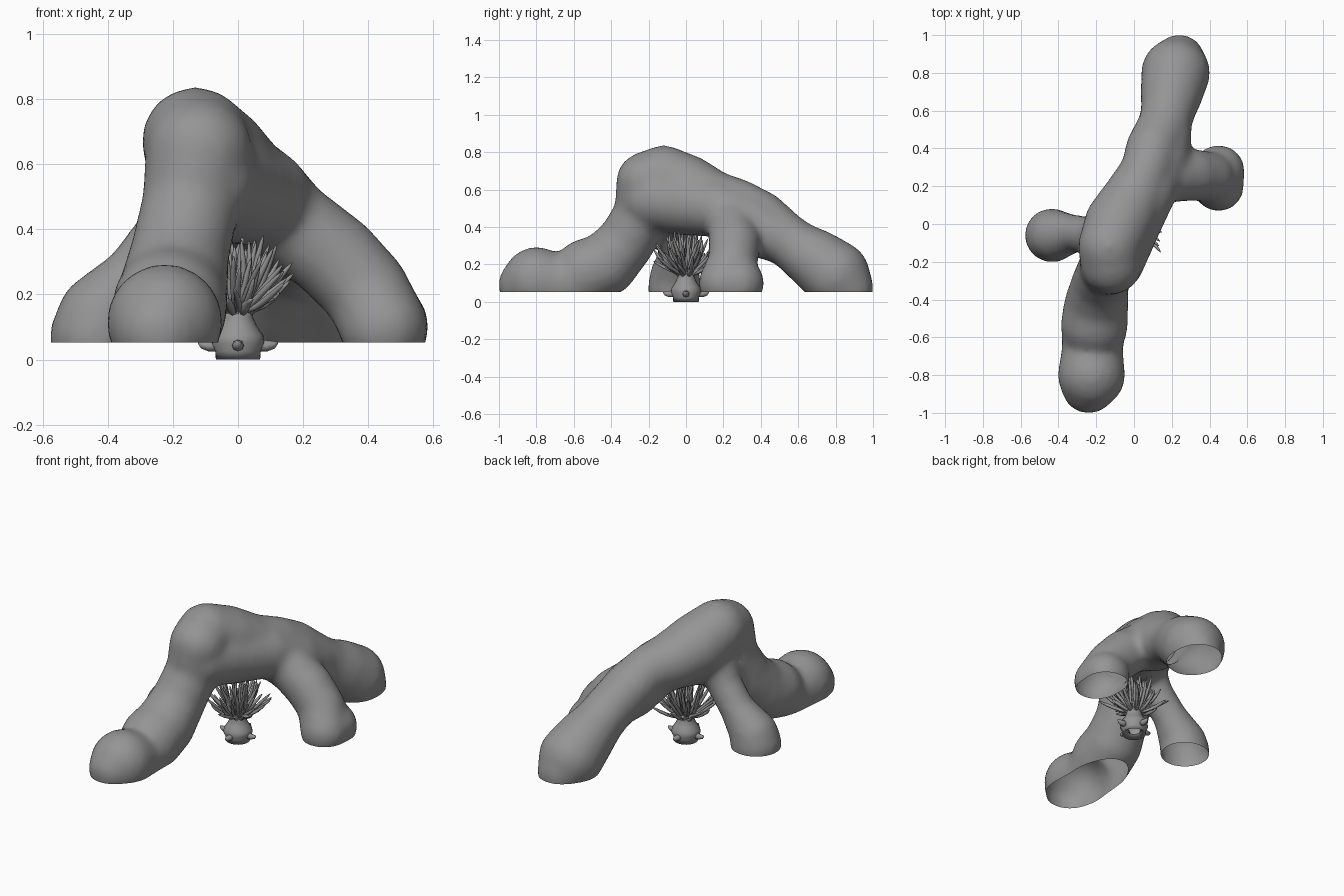
import bpy, bmesh, math, random
from mathutils import Vector, Matrix

random.seed(4)
FLOOR = 0.053  # height where the rock legs are cut flat

if "Cube" in bpy.data.objects:
    bpy.data.objects.remove(bpy.data.objects["Cube"], do_unlink=True)

grey = bpy.data.materials.new("stone grey")
grey.use_nodes = True
grey.diffuse_color = (0.3, 0.3, 0.3, 1)
bsdf = next(n for n in grey.node_tree.nodes if n.type == 'BSDF_PRINCIPLED')
bsdf.inputs["Base Color"].default_value = (0.3, 0.3, 0.3, 1)
bsdf.inputs["Roughness"].default_value = 0.8


def make_object(name, bm):
    """Turn a bmesh into a smooth grey object."""
    mesh = bpy.data.meshes.new(name)
    for face in bm.faces:
        face.smooth = True
    bm.to_mesh(mesh)
    bm.free()
    mesh.materials.append(grey)
    obj = bpy.data.objects.new(name, mesh)
    bpy.context.scene.collection.objects.link(obj)
    return obj


def add_ball(bm, centre, radius):
    bmesh.ops.create_icosphere(bm, subdivisions=3, radius=radius,
                               matrix=Matrix.Translation(centre))


def add_limb(bm, stations, steps=4):
    """Chain of balls blended between (x, y, z, radius) stations."""
    for a, b in zip(stations, stations[1:]):
        for i in range(steps + 1):
            p = Vector(a).lerp(Vector(b), i / steps)
            add_ball(bm, p.xyz, p.w)


def add_tube(bm, points, radii, sides=6):
    """Capped tube through the points."""
    rings = []
    for i, (p, r) in enumerate(zip(points, radii)):
        along = points[min(i + 1, len(points) - 1)] - points[max(i - 1, 0)]
        turn = along.to_track_quat('Z', 'Y')
        rings.append([bm.verts.new(p + turn @ Vector((r * math.cos(t), r * math.sin(t), 0)))
                      for t in (2 * math.pi * k / sides for k in range(sides))])
    for lo, hi in zip(rings, rings[1:]):
        for k in range(sides):
            n = (k + 1) % sides
            bm.faces.new((lo[k], lo[n], hi[n], hi[k]))
    bm.faces.new(rings[0][::-1])
    bm.faces.new(rings[-1])


def add_lathe(bm, profile, sides=20):
    """Spin a (radius, height) profile about the z axis."""
    rings = [[bm.verts.new((r * math.cos(t), r * math.sin(t), z))
              for t in (2 * math.pi * k / sides for k in range(sides))] for r, z in profile]
    for lo, hi in zip(rings, rings[1:]):
        for k in range(sides):
            n = (k + 1) % sides
            bm.faces.new((lo[k], lo[n], hi[n], hi[k]))


# Rock arch: ridge, underside, front leg, back leg and two side legs
limbs = [
    # ridge running into the back leg
    [(-0.12, -0.21, 0.64, 0.165), (-0.13, -0.12, 0.67, 0.168), (-0.08, 0.0, 0.605, 0.185),
     (0.0, 0.14, 0.54, 0.165), (0.065, 0.28, 0.52, 0.138), (0.10, 0.40, 0.45, 0.145),
     (0.16, 0.52, 0.345, 0.142), (0.18, 0.60, 0.285, 0.145), (0.20, 0.70, 0.22, 0.168),
     (0.22, 0.80, 0.145, 0.184), (0.24, 0.87, 0.07, 0.135)],
    # fuller underside of the ridge
    [(-0.11, -0.19, 0.55, 0.17), (-0.04, -0.02, 0.53, 0.175), (0.07, 0.17, 0.50, 0.155),
     (0.13, 0.34, 0.41, 0.165), (0.17, 0.48, 0.35, 0.138)],
    # front leg
    [(-0.12, -0.21, 0.64, 0.165), (-0.145, -0.23, 0.48, 0.152), (-0.18, -0.32, 0.32, 0.155),
     (-0.20, -0.43, 0.20, 0.172), (-0.21, -0.53, 0.16, 0.18), (-0.215, -0.58, 0.12, 0.17),
     (-0.22, -0.66, 0.09, 0.163), (-0.225, -0.80, 0.115, 0.18), (-0.24, -0.86, 0.09, 0.145)],
    # left leg
    [(0.10, 0.24, 0.45, 0.145), (0.20, 0.25, 0.39, 0.137), (0.30, 0.26, 0.31, 0.14),
     (0.395, 0.25, 0.21, 0.135), (0.448, 0.20, 0.10, 0.135), (0.448, 0.28, 0.10, 0.14)],
    # right leg
    [(-0.13, -0.08, 0.52, 0.13), (-0.22, -0.06, 0.38, 0.10), (-0.32, -0.05, 0.25, 0.10),
     (-0.42, -0.06, 0.13, 0.137), (-0.435, -0.06, 0.07, 0.145)],
]
bm = bmesh.new()
for limb in limbs:
    add_limb(bm, limb)
rock = make_object("rock_arch", bm)
remesh = rock.modifiers.new("blend", 'REMESH')
remesh.mode = 'VOXEL'
remesh.voxel_size = 0.022
remesh.use_smooth_shade = True
soften = rock.modifiers.new("soften", 'SMOOTH')
soften.factor = 0.5
soften.iterations = 8

# Bake the blend and slice the feet open at the floor
bpy.context.view_layer.update()
baked = bpy.data.meshes.new_from_object(
    rock.evaluated_get(bpy.context.evaluated_depsgraph_get()))
rock.modifiers.clear()
bm = bmesh.new()
bm.from_mesh(baked)
bmesh.ops.bisect_plane(bm, geom=bm.verts[:] + bm.edges[:] + bm.faces[:],
                       plane_co=(0, 0, FLOOR), plane_no=(0, 0, 1), clear_inner=True)
for face in bm.faces:
    face.smooth = True
    face.material_index = 0
bm.to_mesh(baked)
bm.free()
baked.materials.clear()
baked.materials.append(grey)
rock.data = baked

# Vase-shaped base of the anemone, open underneath
bm = bmesh.new()
add_lathe(bm, [(0.04, 0.025), (0.068, 0.0), (0.07, 0.025), (0.082, 0.05), (0.078, 0.075),
               (0.06, 0.10), (0.046, 0.13), (0.045, 0.165), (0.034, 0.16), (0.02, 0.13)])
make_object("anemone_base", bm)

# Pointed horns around the base and short leaves around the neck
bm = bmesh.new()
for k in range(4):
    t = k * math.pi / 2
    out = Vector((math.cos(t), math.sin(t), 0))
    add_tube(bm, [out * r + Vector((0, 0, z)) for r, z in
                  ((0.06, 0.045), (0.09, 0.042), (0.11, 0.046), (0.122, 0.053))],
             (0.02, 0.017, 0.012, 0.003), 8)
for k in range(8):
    t = (k + 0.5) * math.pi / 4
    out = Vector((math.cos(t), math.sin(t), 0))
    add_tube(bm, [out * r + Vector((0, 0, z)) for r, z in
                  ((0.03, 0.14), (0.06, 0.165), (0.09, 0.18), (0.12, 0.185))],
             (0.013, 0.015, 0.01, 0.002), 8)
make_object("base_horns", bm)

# Curved tentacles fanning out of the vase
bm = bmesh.new()
COUNT = 64
for k in range(COUNT):
    t = k * 2.39996 + random.uniform(-0.2, 0.2)
    rise = math.radians(12 + 74 * (k / COUNT) ** 0.9)
    length = random.uniform(0.14, 0.2) * (0.85 + 0.25 * math.sin(rise))
    out = Vector((math.cos(t), math.sin(t), 0))
    aim = out * math.cos(rise) + Vector((0, 0, math.sin(rise)))
    start = out * random.uniform(0.01, 0.045) + Vector((0, 0, 0.145))
    bend = Vector((random.uniform(-1, 1), random.uniform(-1, 1), 1)) * 0.035
    points = [start + aim * length * s + bend * s * s for s in (0, 0.25, 0.5, 0.75, 0.92, 1)]
    add_tube(bm, points, (0.006, 0.009, 0.01, 0.009, 0.006, 0.002))
make_object("anemone_tentacles", bm)
